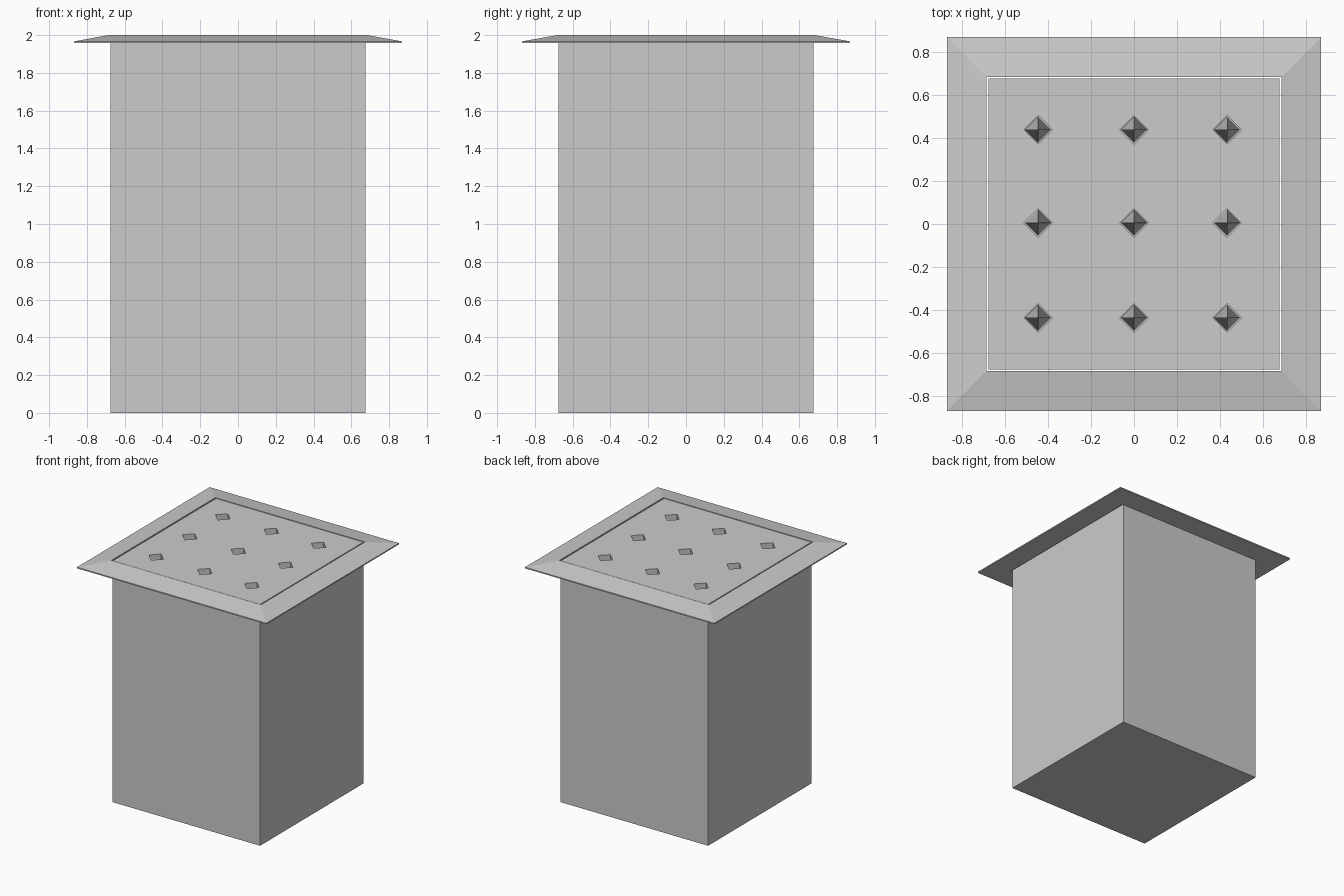
import bpy, bmesh
from math import pi

if "Cube" in bpy.data.objects:
    bpy.data.objects.remove(bpy.data.objects["Cube"])

BODY = 0.675     # half width of the box
TOP = 2.0
HOLES = [(x, y) for x in (-0.445, 0.0, 0.432) for y in (-0.435, 0.005, 0.437)]


def add_object(name, bm):
    bmesh.ops.recalc_face_normals(bm, faces=bm.faces)
    mesh = bpy.data.meshes.new(name)
    bm.to_mesh(mesh)
    bm.free()
    obj = bpy.data.objects.new(name, mesh)
    bpy.context.collection.objects.link(obj)
    return obj


def four_sided(bm, x, y, z0, z1, r0, r1):
    """Square prism or spike with its corners on the x and y axes."""
    geo = bmesh.ops.create_cone(bm, cap_ends=True, segments=4,
                                radius1=r0, radius2=r1, depth=z1 - z0)
    bmesh.ops.translate(bm, verts=geo["verts"], vec=(x, y, (z0 + z1) / 2))


# Box body
bm = bmesh.new()
bmesh.ops.create_cube(bm, size=1)
bmesh.ops.scale(bm, verts=bm.verts, vec=(2 * BODY, 2 * BODY, TOP - 0.002))
bmesh.ops.translate(bm, verts=bm.verts, vec=(0, 0, (TOP - 0.002) / 2))
box = add_object("box", bm)

# Diamond shafts cut into the top
bm = bmesh.new()
for x, y in HOLES:
    four_sided(bm, x, y, 0.1, TOP + 0.1, 0.066, 0.066)
cutter = add_object("shaft_cutter", bm)
cutter.hide_render = True
cutter.hide_set(True)
cut = box.modifiers.new("shafts", "BOOLEAN")
cut.operation = "DIFFERENCE"
cut.solver = "EXACT"
cut.object = cutter

# Spikes standing inside the shafts
bm = bmesh.new()
for x, y in HOLES:
    four_sided(bm, x, y, 0.1, TOP - 0.02, 0.06, 0.0)
add_object("spikes", bm)

# Sloped frame around the top, with a narrow gap to the box
bm = bmesh.new()
profile = [(0.867, 0.867, 1.957), (0.867, 0.867, 1.967),
           (0.685, 0.681, TOP), (0.685, 0.681, 1.957)]
rings = []
for hx, hy, z in profile:
    rings.append([bm.verts.new((sx * hx, sy * hy, z))
                  for sx, sy in ((-1, -1), (1, -1), (1, 1), (-1, 1))])
for i in range(4):
    a, b = rings[i], rings[(i + 1) % 4]
    for j in range(4):
        k = (j + 1) % 4
        bm.faces.new((a[j], a[k], b[k], b[j]))
add_object("frame", bm)
